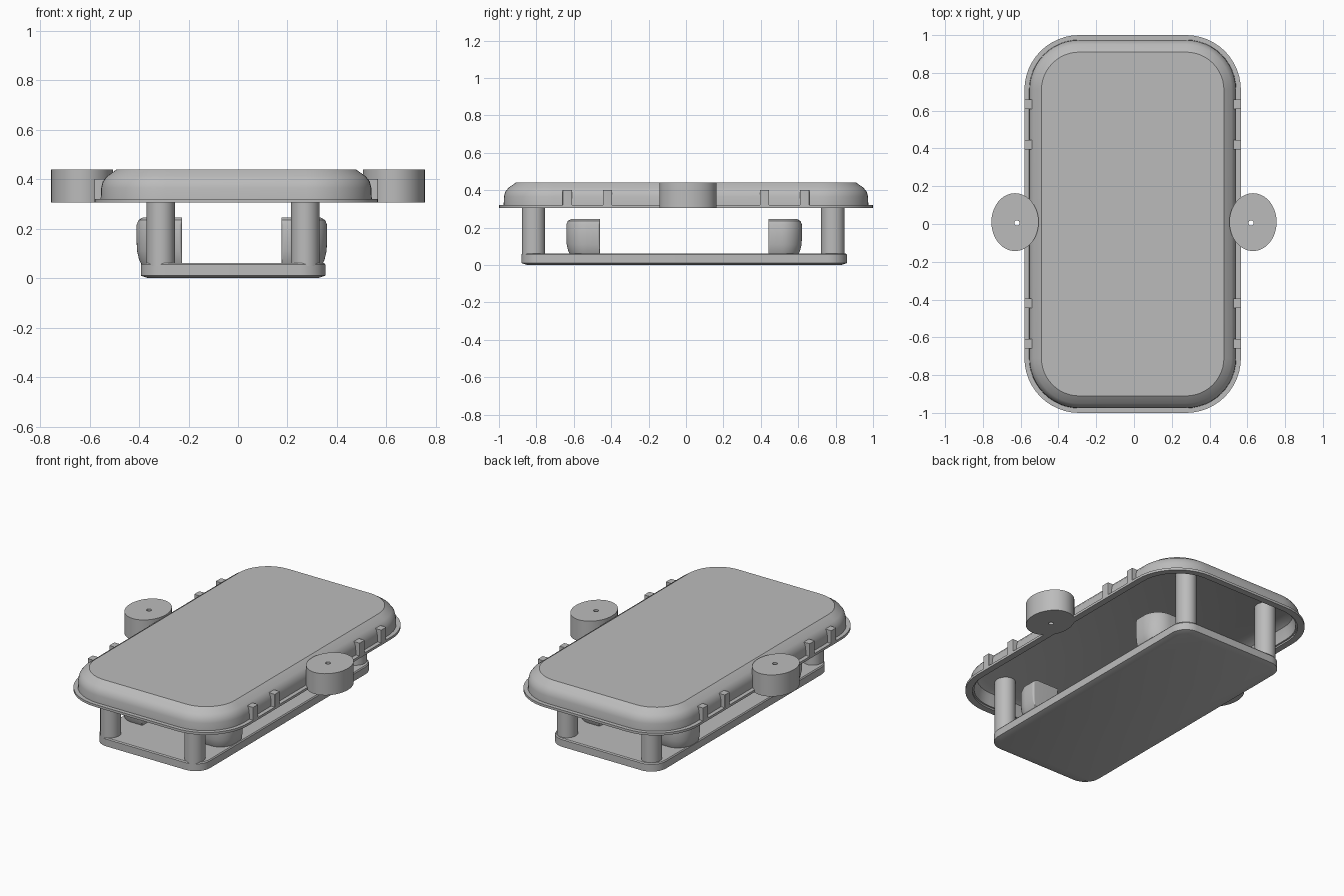
import bpy
import bmesh
from math import sin, cos, pi

cube = bpy.data.objects.get("Cube")
if cube:
    bpy.data.objects.remove(cube, do_unlink=True)

grey = bpy.data.materials.new("plain grey")
grey.use_nodes = True
grey.diffuse_color = (0.5, 0.5, 0.5, 1)
bsdf = grey.node_tree.nodes["Principled BSDF"]
bsdf.inputs["Base Color"].default_value = (0.5, 0.5, 0.5, 1)
bsdf.inputs["Roughness"].default_value = 0.6


def rounded_rect(cx, cy, hx, hy, radii, z, steps=12):
    """Loop of points; radii run counter-clockwise from the +x +y corner."""
    points = []
    signs = ((1, 1), (-1, 1), (-1, -1), (1, -1))
    for corner, ((sx, sy), r) in enumerate(zip(signs, radii)):
        for i in range(steps + 1):
            a = (corner + i / steps) * pi / 2
            points.append((cx + sx * (hx - r) + r * cos(a),
                           cy + sy * (hy - r) + r * sin(a), z))
    return points


def ellipse(cx, cy, rx, ry, z, count=64):
    return [(cx + rx * cos(2 * pi * i / count),
             cy + ry * sin(2 * pi * i / count), z) for i in range(count)]


def loft(name, loops, closed=False):
    """Skin a run of loops; cap the ends, or join last to first if closed."""
    bm = bmesh.new()
    rings = [[bm.verts.new(p) for p in loop] for loop in loops]
    pairs = list(zip(rings, rings[1:]))
    if closed:
        pairs.append((rings[-1], rings[0]))
    for a, b in pairs:
        n = len(a)
        for i in range(n):
            j = (i + 1) % n
            bm.faces.new((a[i], a[j], b[j], b[i]))
    if not closed:
        bm.faces.new(rings[0])
        bm.faces.new(rings[-1])
    bmesh.ops.recalc_face_normals(bm, faces=bm.faces)
    mesh = bpy.data.meshes.new(name)
    bm.to_mesh(mesh)
    bm.free()
    mesh.materials.append(grey)
    obj = bpy.data.objects.new(name, mesh)
    bpy.context.collection.objects.link(obj)
    bpy.ops.object.select_all(action='DESELECT')
    obj.select_set(True)
    bpy.context.view_layer.objects.active = obj
    bpy.ops.object.shade_smooth_by_angle(angle=pi / 6)
    return obj


def inset_loops(cx, cy, hx, hy, radii, profile):
    """Stack of rounded rectangles from (inset, height) pairs."""
    return [rounded_rect(cx, cy, hx - d, hy - d,
                         [max(r - d, 0.004) for r in radii], z)
            for d, z in profile]


# Hollow lid: inner ceiling, inner wall, flange, outer wall, rounded shoulder
lid_profile = [(0.10, 0.41), (0.065, 0.39), (0.055, 0.36), (0.05, 0.315),
               (0.04, 0.315), (0.04, 0.305), (0, 0.305), (0, 0.32),
               (0.025, 0.32), (0.027, 0.365), (0.033, 0.39),
               (0.05, 0.412), (0.09, 0.44)]
LID_X = -0.007
loft("lid", inset_loops(LID_X, 0, 0.573, 1, [0.29] * 4, lid_profile))

# Short upright ribs along both sides of the lid
for side in (-1, 1):
    for y in (-0.634, -0.42, 0.42, 0.634):
        loft("lid_rib", inset_loops(LID_X + side * 0.553, y, 0.02, 0.025,
                                    [0.004] * 4, [(0, 0.31), (0, 0.40)]))

# Oval side lugs with a pin hole
for side in (-1, 1):
    x = side * 0.63
    hole = side * 0.62
    loft("side_lug", [ellipse(x, 0.01, 0.125, 0.153, 0.305),
                      ellipse(x, 0.01, 0.125, 0.153, 0.44),
                      ellipse(hole, 0.005, 0.014, 0.014, 0.44),
                      ellipse(hole, 0.005, 0.014, 0.014, 0.305)], closed=True)

# Base plate with a chamfered underside
BASE_X, BASE_Y = -0.02, -0.01
loft("base_plate", inset_loops(BASE_X, BASE_Y, 0.373, 0.87, [0.1] * 4,
                               [(0.03, 0), (0, 0.01), (0, 0.055), (0.005, 0.062)]))

# Corner pillars and rounded bumper blocks
for sx in (-1, 1):
    for sy in (-1, 1):
        px, py = BASE_X + sx * 0.292, BASE_Y - 0.005 + sy * 0.8
        loft("pillar", [ellipse(px, py, 0.058, 0.062, z, 40) for z in (0.05, 0.415)])

        # The outward corner carries the large radius
        radii = [0.11 if (sx, sy) == c else 0.012
                 for c in ((1, 1), (-1, 1), (-1, -1), (1, -1))]
        block = [(0.022, 0.05), (0.01, 0.075), (0.002, 0.11), (0, 0.15),
                 (0, 0.215), (0.008, 0.235), (0.025, 0.245)]
        loops = []
        for d, z in block:
            # Only outward faces taper, so inner faces stay flat
            loops.append(rounded_rect(-0.025 + sx * (0.293 - d / 2),
                                      BASE_Y + sy * (0.54 - d / 2),
                                      0.092 - d / 2, 0.09 - d / 2,
                                      [max(r - d, 0.004) for r in radii], z))
        loft("bumper_block", loops)
